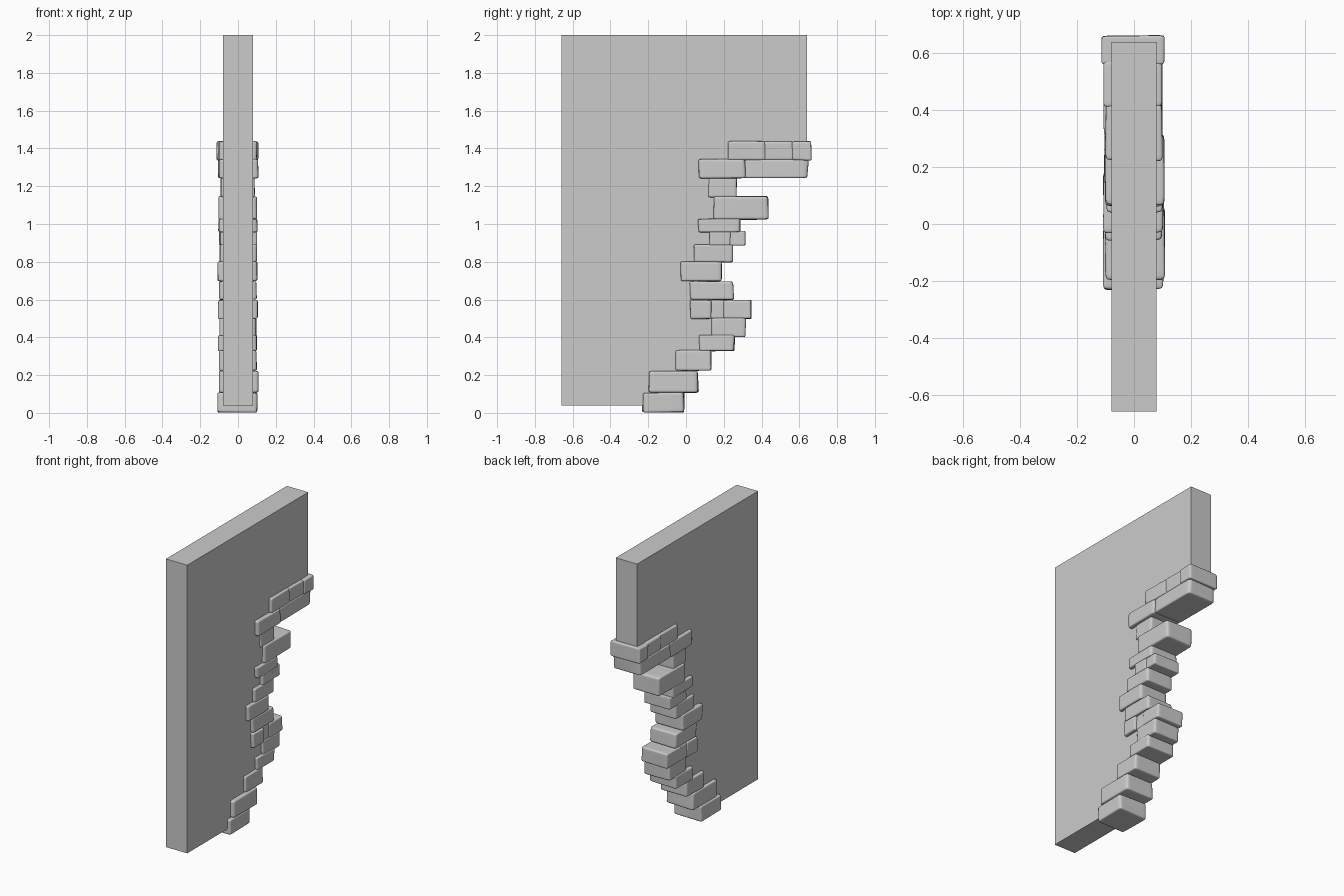
import bpy, bmesh, random
from mathutils import Vector

if "Cube" in bpy.data.objects:
    bpy.data.objects.remove(bpy.data.objects["Cube"])

random.seed(7)

# Wall panel: side profile (y, z) with a ragged lower back edge, extruded across x
HALF = 0.08
profile = [(-0.66, 0.04), (-0.10, 0.04), (-0.08, 0.17), (0.03, 0.27), (0.14, 0.36),
           (0.18, 0.46), (0.16, 0.55), (0.12, 0.65), (0.09, 0.75), (0.14, 0.85),
           (0.18, 0.93), (0.18, 1.00), (0.21, 1.09), (0.20, 1.20), (0.25, 1.29),
           (0.32, 1.38), (0.64, 1.38), (0.64, 2.00), (-0.66, 2.00)]
bm = bmesh.new()
face = bm.faces.new([bm.verts.new((-HALF, y, z)) for y, z in profile])
side = bmesh.ops.extrude_face_region(bm, geom=[face])
bmesh.ops.translate(bm, vec=(2 * HALF, 0, 0),
                    verts=[v for v in side["geom"] if isinstance(v, bmesh.types.BMVert)])
bmesh.ops.recalc_face_normals(bm, faces=bm.faces)
mesh = bpy.data.meshes.new("wall_panel")
bm.to_mesh(mesh)
bm.free()
bpy.context.collection.objects.link(bpy.data.objects.new("wall_panel", mesh))


def stone(name, y0, y1, z0, z1, half=0.108):
    """Worn block running through the wall, softened by subdivision."""
    bm = bmesh.new()
    bmesh.ops.create_cube(bm, size=2)
    bmesh.ops.subdivide_edges(bm, edges=bm.edges[:], cuts=3, use_grid_fill=True)
    # each corner is worn inward by its own amount
    wear = {(i, j, k): Vector([random.uniform(0.0, 0.12) for _ in range(3)])
            for i in (0, 1) for j in (0, 1) for k in (0, 1)}
    centre = Vector((random.uniform(-0.004, 0.004), (y0 + y1) / 2, (z0 + z1) / 2))
    size = Vector((half - random.uniform(0, 0.008), (y1 - y0) / 2, (z1 - z0) / 2))
    for v in bm.verts:
        p = Vector([c if abs(c) > 0.9 or abs(c) < 0.1 else (0.74 if c > 0 else -0.74)
                    for c in v.co])
        shrink = Vector((0, 0, 0))
        for key, w in wear.items():
            f = 1.0
            for a in range(3):
                f *= (1 + p[a]) / 2 if key[a] else (1 - p[a]) / 2
            shrink += w * f
        q = Vector([p[a] * (1 - shrink[a] * (0.4 if a == 0 else 0.7)) for a in range(3)])
        v.co = centre + Vector([q[a] * size[a] for a in range(3)])
    for f in bm.faces:
        f.smooth = True
    mesh = bpy.data.meshes.new(name)
    bm.to_mesh(mesh)
    bm.free()
    ob = bpy.data.objects.new(name, mesh)
    bpy.context.collection.objects.link(ob)
    ob.modifiers.new("soften", "SUBSURF").levels = 2
    ob.modifiers["soften"].render_levels = 2


# Courses from bottom to top: z range, then stones as (y0, y1[, half width])
courses = [
    (0.00, 0.11, [(-0.235, -0.005)]),
    (0.105, 0.225, [(-0.205, 0.07)]),
    (0.22, 0.335, [(-0.06, 0.14)]),
    (0.325, 0.415, [(0.065, 0.26)]),
    (0.40, 0.505, [(0.13, 0.32, 0.10)]),
    (0.495, 0.60, [(0.02, 0.135), (0.12, 0.21, 0.10), (0.19, 0.35)]),
    (0.595, 0.70, [(0.015, 0.255)]),
    (0.695, 0.805, [(-0.035, 0.19, 0.112)]),
    (0.795, 0.895, [(0.035, 0.255)]),
    (0.885, 0.965, [(0.12, 0.24), (0.22, 0.315)]),
    (0.955, 1.03, [(0.06, 0.29)]),
    (1.02, 1.15, [(0.145, 0.44)]),
    (1.14, 1.25, [(0.115, 0.27, 0.10)]),
    (1.24, 1.345, [(0.065, 0.32, 0.114), (0.30, 0.655)]),
    (1.335, 1.44, [(0.22, 0.425), (0.41, 0.575), (0.56, 0.665, 0.116)]),
]
for row, (z0, z1, stones) in enumerate(courses, 1):
    for col, (y0, y1, *half) in enumerate(stones, 1):
        stone(f"edge_stone_{row}_{col}", y0, y1, z0, z1, *half)
